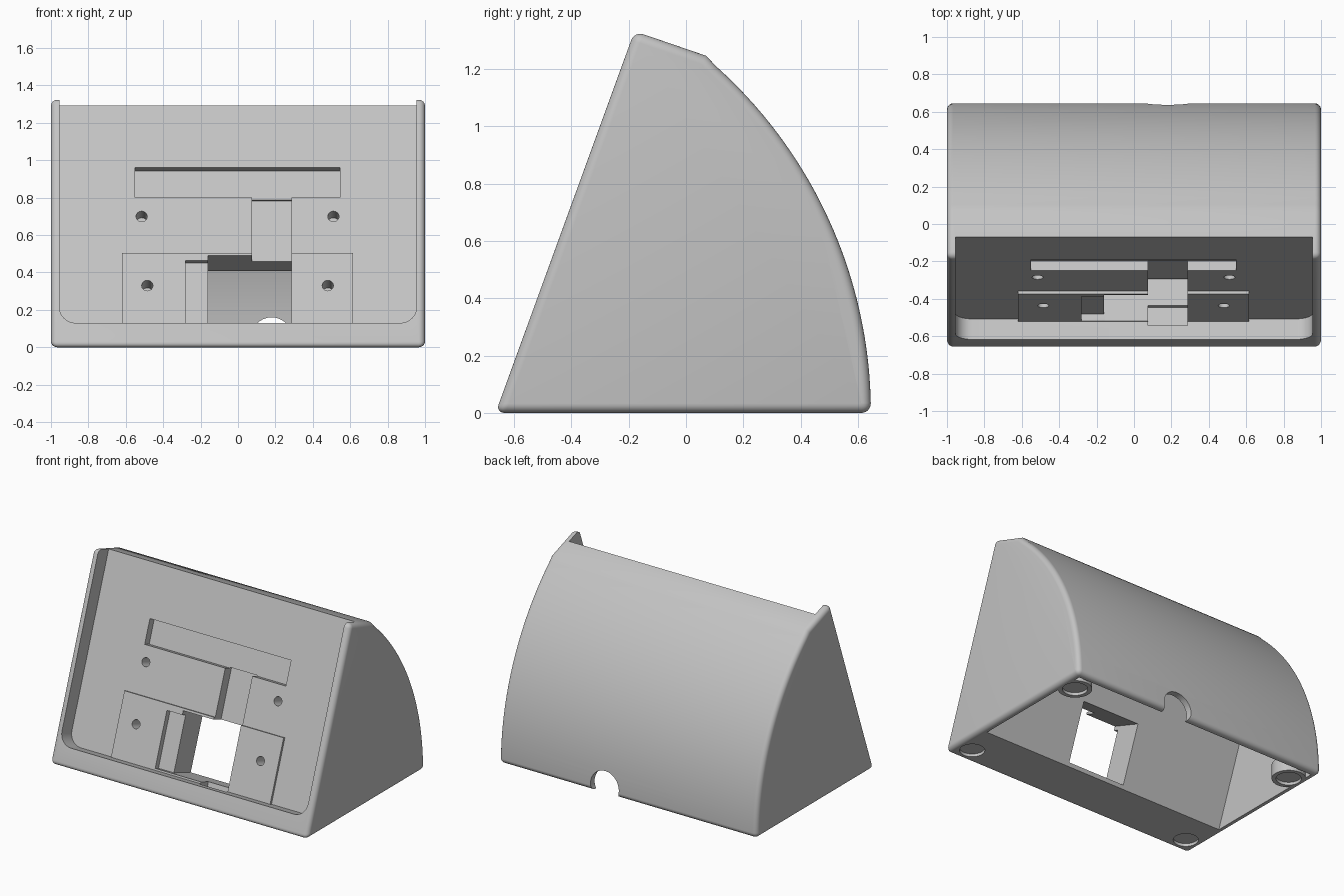
import bpy, bmesh
from math import sin, cos, pi, radians, sqrt
from mathutils import Vector

cube = bpy.data.objects.get("Cube")
if cube:
    bpy.data.objects.remove(cube, do_unlink=True)

grey = bpy.data.materials.new("light_grey_plastic")
grey.use_nodes = True
grey.diffuse_color = (0.55, 0.55, 0.55, 1)
grey.node_tree.nodes["Principled BSDF"].inputs["Base Color"].default_value = grey.diffuse_color

S, C = sin(radians(20)), cos(radians(20))
FRONT = -0.6645          # where the sloped front would meet the ground
RECESS, PAD, BACK = 0.117, 0.101, 0.335   # depths below the sloped front
ARC_Y, ARC_R = -0.979, 1.624


def tilted(x, v, w):
    """Point given across, up the sloped front and in behind it."""
    return Vector((x, FRONT + S * v + C * w, C * v - S * w))


def side(y, z, x):
    return Vector((x, y, z))


def upright(x, y, z):
    return Vector((x, y, z))


def backward(x, z, y):
    return Vector((x, y, z))


def prism(name, outline, t0, t1, place, bevel=0):
    """Extrude an outline from t0 to t1; optionally round its sharp edges."""
    bm = bmesh.new()
    a = [bm.verts.new(place(p, q, t0)) for p, q in outline]
    b = [bm.verts.new(place(p, q, t1)) for p, q in outline]
    bm.faces.new(a)
    bm.faces.new(b)
    for i in range(len(a)):
        j = (i + 1) % len(a)
        bm.faces.new((a[i], a[j], b[j], b[i]))
    bmesh.ops.recalc_face_normals(bm, faces=bm.faces)
    if bevel:
        sharp = [e for e in bm.edges if e.calc_face_angle() > radians(30)]
        bmesh.ops.bevel(bm, geom=sharp, offset=bevel, segments=6, profile=0.5,
                        affect='EDGES', clamp_overlap=True)
    mesh = bpy.data.meshes.new(name)
    bm.to_mesh(mesh)
    bm.free()
    mesh.materials.append(grey)
    obj = bpy.data.objects.new(name, mesh)
    bpy.context.collection.objects.link(obj)
    return obj


def rect(x0, x1, v0, v1):
    return [(x0, v0), (x1, v0), (x1, v1), (x0, v1)]


def circle(x, y, r, n=32):
    return [(x + r * cos(2 * pi * i / n), y + r * sin(2 * pi * i / n)) for i in range(n)]


def combine(target, tool, operation='DIFFERENCE'):
    """Apply a boolean and throw the tool away."""
    mod = target.modifiers.new("cut", 'BOOLEAN')
    mod.object, mod.operation, mod.solver = tool, operation, 'EXACT'
    bpy.context.view_layer.objects.active = target
    bpy.ops.object.modifier_apply(modifier=mod.name)
    bpy.data.objects.remove(tool, do_unlink=True)


def arc(radius, z0, z1, n=36):
    zs = [z0 + (z1 - z0) * i / n for i in range(n + 1)]
    return [(ARC_Y + sqrt(radius ** 2 - z * z), z) for z in zs]


# Outer housing: sloped front, short top, curved back
top_front = tilted(0, 1.417, 0)
profile = [(FRONT, 0)] + arc(ARC_R, 0, 1.21) + [(0.07, 1.246), (top_front.y, top_front.z)]
body = prism("housing", profile, -1, 1, side, bevel=0.045)

# Screen recess, open at the top, with rounded lower corners
r, hw, low = 0.09, 0.955, 0.138
corner = [(hw - r + r * sin(a), low + r - r * cos(a))
          for a in [i * pi / 16 for i in range(9)]]
outline = corner + [(hw, 1.7), (-hw, 1.7)] + [(-x, v) for x, v in reversed(corner)]
combine(body, prism("recess_cutter", outline, -0.3, RECESS, tilted))

# Raised pad at the bottom of the recess
combine(body, prism("pad", rect(-0.62, 0.615, 0.12, 0.574), PAD, 0.2, tilted), 'UNION')

# Hollow interior, leaving round posts in the back corners
inner = [p for p in arc(ARC_R - 0.045, -0.2, 1.16, 48)
         if C * (p[0] - FRONT) - S * p[1] > BACK]
inner.append((FRONT + BACK / C - 0.2 * S / C, -0.2))
cavity = prism("cavity_cutter", inner, -hw, hw, side)
for sx in (-1, 1):
    combine(cavity, prism("post", circle(sx * 0.88, 0.47, 0.108), -0.4, 0.1, upright))
combine(body, cavity)

# Slot, cable channel, side pocket and through opening in the panel
cuts = [
    (-0.55, 0.545, 0.895, 1.064, 0.17),
    (0.075, 0.285, 0.115, 0.9, 0.19),
    (-0.28, -0.155, 0.15, 0.53, 0.14),
    (-0.16, 0.285, 0.15, 0.558, 0.5),
]
for x0, x1, v0, v1, depth in cuts:
    combine(body, prism("panel_cutter", rect(x0, x1, v0, v1), 0.08, depth, tilted))

# Screw holes
for x, v in ((-0.515, 0.787), (0.51, 0.787), (-0.485, 0.388), (0.48, 0.388)):
    combine(body, prism("screw_cutter", circle(x, v, 0.03, 24), 0.05, 0.22, tilted))

# Shallow foot sockets underneath
for sx in (-1, 1):
    for y in (-0.54, 0.47):
        combine(body, prism("foot_cutter", circle(sx * 0.88, y, 0.08), -0.1, 0.02, upright))

# Cable notch at the bottom of the back wall
combine(body, prism("notch_cutter", circle(0.18, 0.05, 0.11), 0.45, 0.9, backward))

bpy.ops.object.select_all(action='DESELECT')
body.select_set(True)
bpy.context.view_layer.objects.active = body
bpy.ops.object.shade_smooth_by_angle(angle=radians(30))
